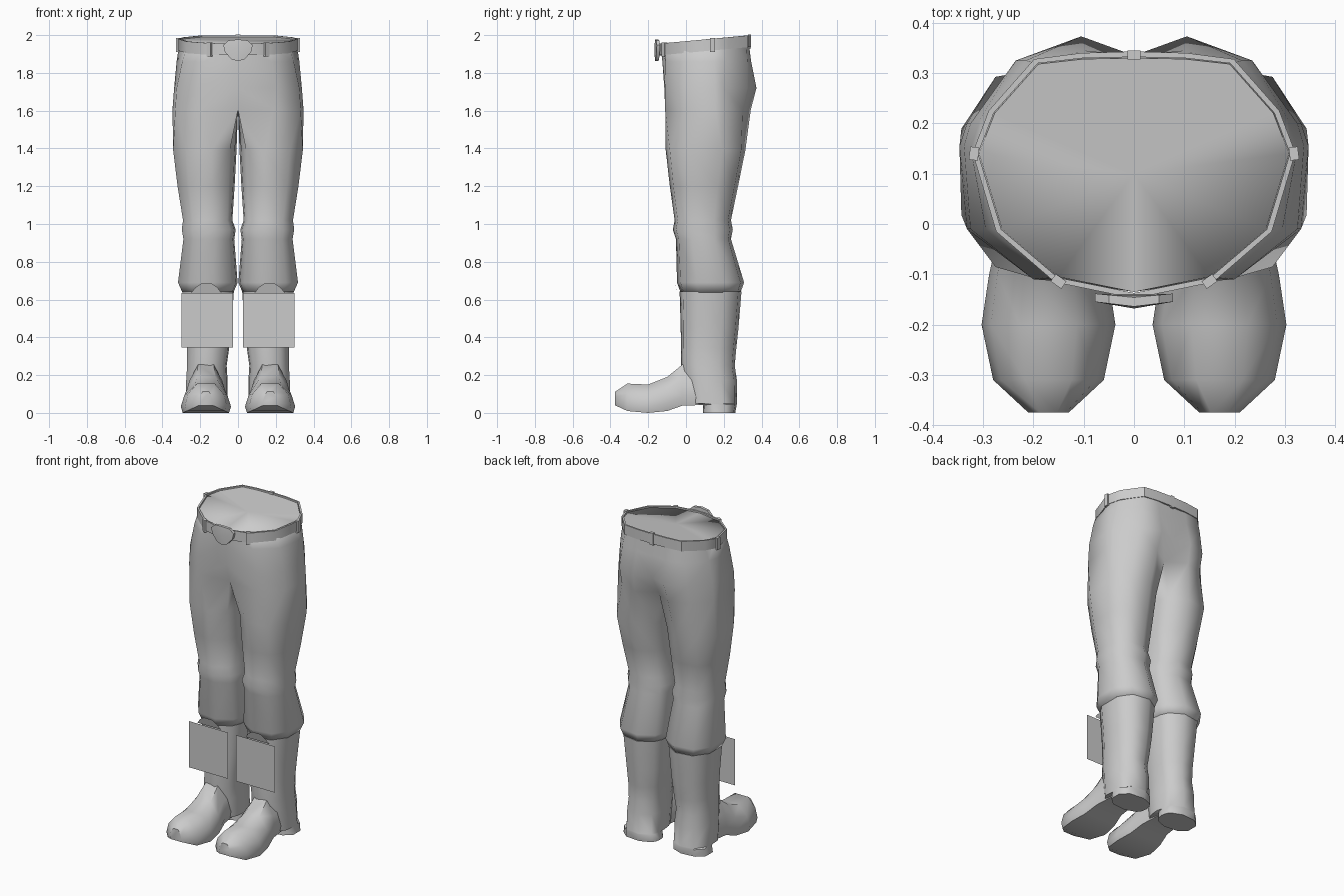
import bpy, bmesh
from math import sin, cos, radians, copysign, atan2
from mathutils import Vector

if "Cube" in bpy.data.objects:
    bpy.data.objects.remove(bpy.data.objects["Cube"])


def finish(name, bm, mirror=False, angle=50):
    bmesh.ops.recalc_face_normals(bm, faces=bm.faces)
    me = bpy.data.meshes.new(name)
    bm.to_mesh(me)
    bm.free()
    ob = bpy.data.objects.new(name, me)
    bpy.context.collection.objects.link(ob)
    bpy.ops.object.select_all(action='DESELECT')
    ob.select_set(True)
    bpy.context.view_layer.objects.active = ob
    bpy.ops.object.shade_smooth_by_angle(angle=radians(angle))
    if mirror:
        m = ob.modifiers.new("mirror", 'MIRROR')
        m.use_clip = True
        m.merge_threshold = 0.002
    return ob


def bridge(bm, a, b, closed=True):
    n = len(b) if closed else min(len(a), len(b)) - 1
    for i in range(n):
        j = (i + 1) % len(b)
        bm.faces.new((a[i], a[j], b[j], b[i]))


def add_ring(bm, pts):
    return [bm.verts.new(p) for p in pts]


def loft(bm, rings, cap_start=True, cap_end=True):
    vs = [add_ring(bm, r) for r in rings]
    for a, b in zip(vs, vs[1:]):
        bridge(bm, a, b)
    if cap_start:
        bm.faces.new(vs[0])
    if cap_end:
        bm.faces.new(vs[-1])
    return vs


def spow(v, p):
    return copysign(abs(v) ** p, v)


ANGLES = [-140, -100, -60, -20, 20, 60, 100, 140, 160, 180, 200]


def oval(z, x0, x1, y0, y1, p=0.85):
    xc, rx, yc, ry = (x0 + x1) / 2, (x1 - x0) / 2, (y0 + y1) / 2, (y1 - y0) / 2
    return [(xc + rx * spow(cos(radians(a)), p), yc + ry * spow(sin(radians(a)), p), z)
            for a in ANGLES]


def belt_z(y):
    return 1.925 + 0.096 * (y + 0.13)


# trousers: half outlines for waist, hips and crotch, then closed leg rings
WAIST = [(0, -.135), (.15, -.105), (.262, -.01), (.308, .14), (.277, .22),
         (.19, .318), (.1, .328), (0, .33)]
MID = [(0, -.125), (.18, -.108), (.295, -.01), (.325, .15), (.305, .21),
       (.215, .325), (.1, .345), (0, .335)]
HIPS = [(0, -.115), (.2, -.11), (.325, -.01), (.338, .155), (.325, .2),
        (.235, .325), (.105, .373), (0, .335)]
CROTCH = [(0, -.085), (.19, -.11), (.332, -.01), (.347, .155), (.332, .2),
          (.235, .3), (.115, .343), (0, .27), (0, .2), (0, .1), (0, 0)]

bm = bmesh.new()
waist = add_ring(bm, [(x, y, belt_z(y) + .022) for x, y in WAIST])
mid = add_ring(bm, [(x, y, 1.86) for x, y in MID])
hips = add_ring(bm, [(x, y, 1.72) for x, y in HIPS])
crotch = add_ring(bm, [(x, y, 1.605) for x, y in CROTCH])
for a, b in ((waist, mid), (mid, hips), (hips, crotch)):
    bridge(bm, a, b, closed=False)
centre = bm.verts.new((0, .1, belt_z(.1) + .022))
for a, b in zip(waist, waist[1:]):
    bm.faces.new((a, b, centre))
prev = crotch
for z, x0, x1, y0, y1 in [(1.39, .008, .352, -.11, .317), (1.2, .018, .328, -.088, .278),
                          (1.02, .03, .298, -.062, .24), (.97, .012, .305, -.072, .25),
                          (.92, .02, .296, -.055, .24), (.69, .002, .326, -.05, .31),
                          (.635, .025, .3, -.03, .29)]:
    ring = add_ring(bm, oval(z, x0, x1, y0, y1))
    bridge(bm, prev, ring)
    prev = ring
bm.faces.new(prev)
finish("trousers", bm, True, 80)

# boots: shaft with heel, and a foot lofted from ankle to toe
bm = bmesh.new()
loft(bm, [oval(*r) for r in [
    (.642, .022, .302, -.036, .296), (.45, .036, .284, -.03, .28),
    (.34, .047, .276, -.029, .268), (.25, .06, .275, -.028, .26),
    (.17, .055, .28, -.02, .272), (.05, .055, .285, 0, .272),
    (.045, .06, .285, .088, .27), (0, .055, .292, .09, .262)]])
finish("boot_shaft", bm, True)

SECTION = [(-.92, 0), (.92, 0), (1, .22), (.86, .62), (.42, 1), (-.42, 1), (-.86, .62), (-1, .22)]
bm = bmesh.new()
loft(bm, [[(.17 + w * u, y, z0 + (z1 - z0) * t) for u, t in SECTION]
          for y, z0, z1, w in [(.12, .043, .25, .085), (-.02, .038, .255, .1),
                               (-.1, .01, .19, .118), (-.2, 0, .15, .133),
                               (-.31, .01, .155, .11), (-.375, .04, .112, .04)]])
finish("boot_foot", bm, True)

# flat shin plates and the small tabs above them
bm = bmesh.new()
bm.faces.new(add_ring(bm, [(.027, -.06, .345), (.298, -.06, .345),
                           (.298, -.06, .635), (.027, -.06, .635)]))
finish("shin_plate", bm, True)
bm = bmesh.new()
bm.faces.new(add_ring(bm, [(.085, -.045, .632), (.25, -.045, .632), (.225, -.055, .665),
                           (.195, -.06, .685), (.14, -.06, .685), (.11, -.055, .665)]))
finish("boot_tab", bm, True)

# belt: a tilted band around the waist
outline = WAIST + [(-x, y) for x, y in WAIST[-2:0:-1]]
bm = bmesh.new()


def belt_ring(off, h):
    pts = []
    for x, y in outline:
        d = Vector((x, y - .1)).normalized()
        pts.append((x + d.x * off, y + d.y * off, belt_z(y) + h))
    return pts


bands = loft(bm, [belt_ring(.002, .03), belt_ring(.013, .03),
                  belt_ring(.013, -.032), belt_ring(.002, -.032)], False, False)
bridge(bm, bands[-1], bands[0])
finish("belt", bm, False, 40)


# belt loops
def belt_loop(name, x, y):
    bpy.ops.mesh.primitive_cube_add(size=1, location=(x, y, belt_z(y) - .003))
    ob = bpy.context.object
    ob.name = name
    ob.scale = (.018, .026, .075)
    ob.rotation_euler.z = atan2(y - .1, x)


for i, (x, y) in enumerate([(0, .336), (.318, .14), (-.318, .14), (.15, -.114), (-.15, -.114)]):
    belt_loop("belt_loop_%d" % i, x, y)

# shield-shaped buckle, creased down the middle
bm = bmesh.new()
half = [(0, .055), (.05, .05), (.078, .025), (.07, -.01), (.035, -.05), (0, -.06)]
shape = half + [(-x, z) for x, z in half[-2:0:-1]]
rim = add_ring(bm, [(x, -.164 + abs(x) * .12, 1.922 + z) for x, z in shape])
back = add_ring(bm, [(x, -.146 + abs(x) * .1, 1.922 + z) for x, z in shape])
mid_v = bm.verts.new((0, -.168, 1.925))
bridge(bm, rim, back)
bm.faces.new(back)
for i, v in enumerate(rim):
    bm.faces.new((v, rim[(i + 1) % len(rim)], mid_v))
finish("belt_buckle", bm, False, 30)
